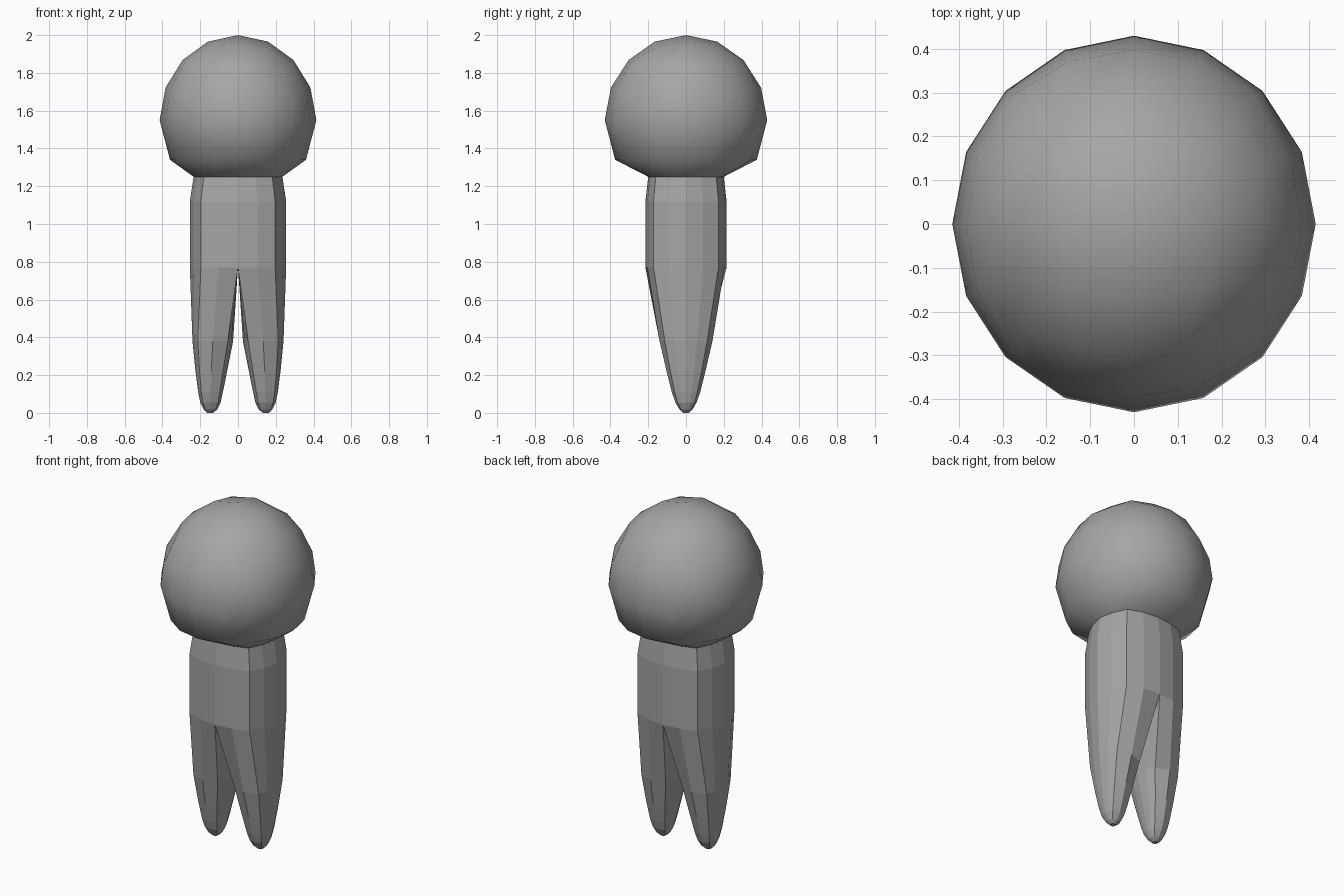
import bpy, bmesh, math

if "Cube" in bpy.data.objects:
    bpy.data.objects.remove(bpy.data.objects["Cube"])

grey = bpy.data.materials.new("mid grey")
grey.diffuse_color = (0.38, 0.38, 0.38, 1)
grey.use_nodes = True
grey.node_tree.nodes["Principled BSDF"].inputs["Base Color"].default_value = grey.diffuse_color

# One quarter of the body outline, outer side to front middle
QUARTER = [(1, 0), (.92, .42), (.77, .8), (.4, .95), (0, 1)]
NECK = (1.25, .235, .2)


def finish(name, bm, smooth):
    bmesh.ops.remove_doubles(bm, verts=bm.verts, dist=1e-4)
    bmesh.ops.recalc_face_normals(bm, faces=bm.faces)
    mesh = bpy.data.meshes.new(name)
    bm.to_mesh(mesh)
    bm.free()
    mesh.materials.append(grey)
    for p in mesh.polygons:
        p.use_smooth = smooth
    ob = bpy.data.objects.new(name, mesh)
    bpy.context.collection.objects.link(ob)
    return ob


def outline(i):
    """Point i of the 16-point body outline."""
    q, k = divmod(i % 16, 4)
    x, y = QUARTER[k] if q % 2 == 0 else QUARTER[4 - k]
    return (x if q in (0, 3) else -x), (y if q < 2 else -y)


def loft(bm, rings, closed):
    rows = [[bm.verts.new(p) for p in r] for r in rings]
    n = len(rows[0])
    for a, b in zip(rows, rows[1:]):
        for i in range(n if closed else n - 1):
            j = (i + 1) % n
            bm.faces.new((a[i], a[j], b[j], b[i]))
    return rows


# Head: gridded cube rounded to a ball, pinched to the neck outline below
bm = bmesh.new()
bmesh.ops.create_cube(bm, size=2)
bmesh.ops.subdivide_edges(bm, edges=bm.edges[:], cuts=3, use_grid_fill=True)
bottom = [f for f in bm.faces if f.calc_center_median().z < -.99]
bmesh.ops.delete(bm, geom=bottom, context='FACES')
for v in bm.verts:
    x, y, z = (math.tan(c * math.pi / 4) for c in v.co)
    a = math.atan2(y, x)
    if v.co.z < -.9:
        ox, oy = outline(round(a / (math.pi / 8)))
        v.co = (ox * NECK[1], oy * NECK[2], NECK[0])
    elif v.co.z < -.1:
        v.co = (.36 * math.cos(a), .375 * math.sin(a), 1.34)
    else:
        r = math.sqrt(x * x + y * y + z * z)
        v.co = (.415 * x / r, .43 * y / r, 1.55 + .45 * z / r)
finish("head", bm, True)

# Body and legs: right half lofted, then mirrored
bm = bmesh.new()
trunk = [NECK, (1.12, .255, .215), (.77, .255, .215)]
loft(bm, [[(outline(i)[0] * rx, outline(i)[1] * ry, z) for i in range(-4, 5)]
          for z, rx, ry in trunk], False)

# Leg rings: the top one is half the trunk outline, the rest are rounded ovals
crotch = QUARTER + [(0, .42), (0, 0)]
oval = [(1, 0), (.92, .42), (.74, .8), (0, 1), (-.74, .8), (-.92, .42), (-1, 0)]


def ring(half, z, cx, rx, ry):
    full = half + [(x, -y) for x, y in half[-2:0:-1]]
    return [(cx + x * rx, y * ry, z) for x, y in full]


rings = [ring(crotch, .77, 0, .255, .215)]
for z, xin, xout, ry in [(.38, .026, .241, .14), (.22, .058, .225, .103),
                         (.11, .08, .211, .075), (.055, .092, .2, .056),
                         (.018, .11, .182, .034), (0, .132, .162, .015)]:
    rings.append(ring(oval, z, (xin + xout) / 2, (xout - xin) / 2, ry))
rows = loft(bm, rings, True)
bm.faces.new(rows[-1])
bmesh.ops.remove_doubles(bm, verts=bm.verts, dist=1e-4)
bmesh.ops.recalc_face_normals(bm, faces=bm.faces)
geom = bm.verts[:] + bm.edges[:] + bm.faces[:]
bmesh.ops.mirror(bm, geom=geom, axis='X', merge_dist=1e-4)
finish("body_and_legs", bm, False)
